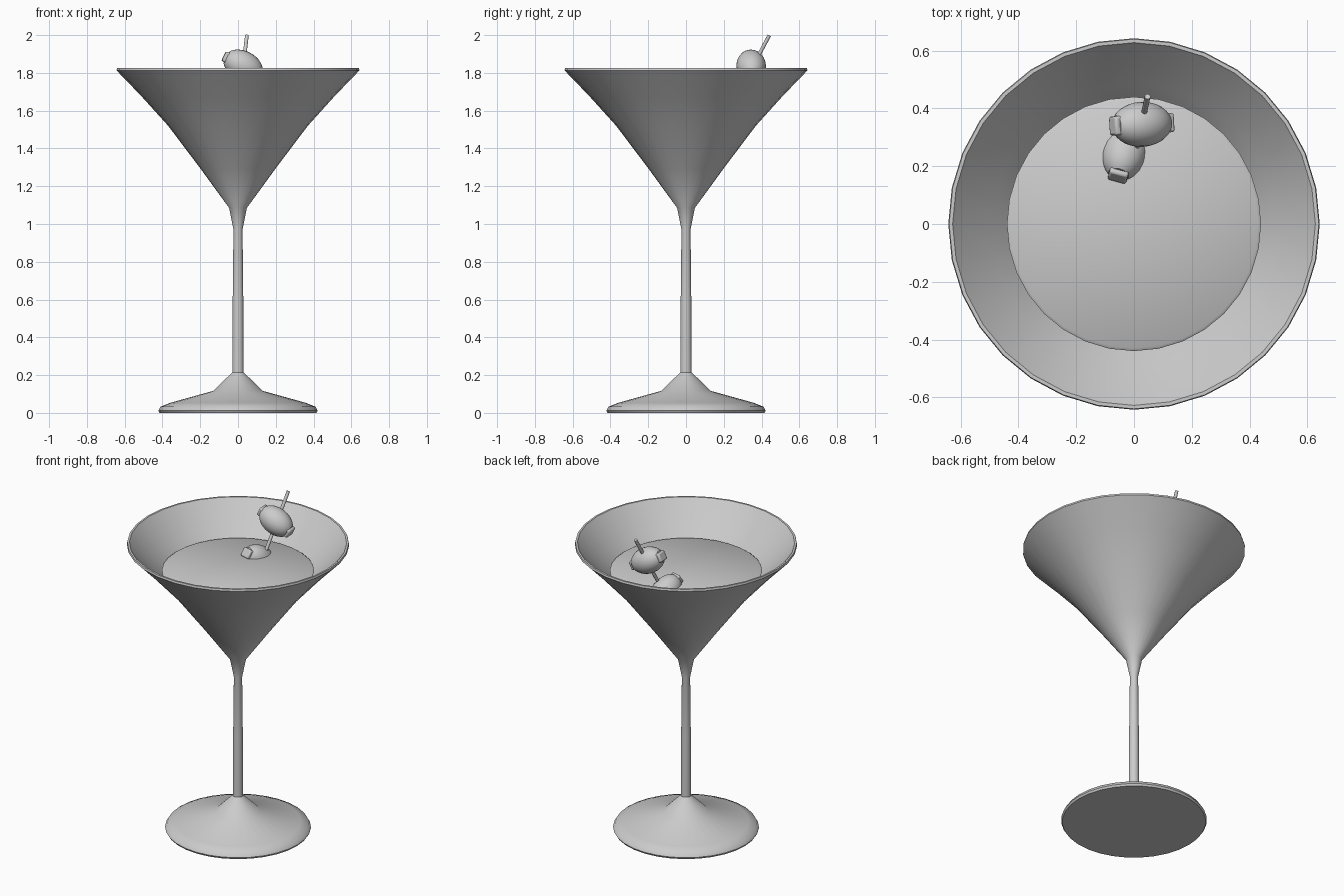
import bpy, bmesh, math
from mathutils import Vector

if "Cube" in bpy.data.objects:
    bpy.data.objects.remove(bpy.data.objects["Cube"])


def smooth(ob, angle=40):
    bpy.ops.object.select_all(action='DESELECT')
    ob.select_set(True)
    bpy.context.view_layer.objects.active = ob
    bpy.ops.object.shade_smooth_by_angle(angle=math.radians(angle))


def lathe(name, profile, sides=32):
    """Spin (radius, height) points round z; radius 0 closes at a pole."""
    bm = bmesh.new()
    rings = []
    for r, z in profile:
        n = 1 if r == 0 else sides
        rings.append([bm.verts.new((r * math.cos(2 * math.pi * i / sides),
                                    r * math.sin(2 * math.pi * i / sides), z))
                      for i in range(n)])
    for a, b in zip(rings, rings[1:]):
        for i in range(sides):
            j = (i + 1) % sides
            quad = [a[i % len(a)], a[j % len(a)], b[j % len(b)], b[i % len(b)]]
            bm.faces.new(list(dict.fromkeys(quad)))
    bmesh.ops.recalc_face_normals(bm, faces=bm.faces)
    mesh = bpy.data.meshes.new(name)
    bm.to_mesh(mesh)
    bm.free()
    ob = bpy.data.objects.new(name, mesh)
    bpy.context.collection.objects.link(ob)
    smooth(ob)
    return ob


def aim(ob, centre, axis):
    ob.rotation_mode = 'QUATERNION'
    ob.rotation_quaternion = Vector(axis).to_track_quat('Z', 'Y')
    ob.location = centre


# Glass: foot, stem, outer bowl, rim, inner bowl
lathe("glass", [
    (0, 0), (0.415, 0), (0.422, 0.012), (0.41, 0.033), (0.36, 0.053),
    (0.13, 0.117), (0.03, 0.215), (0.028, 0.6), (0.024, 0.97),
    (0.047, 1.085), (0.20, 1.295), (0.37, 1.52), (0.51, 1.675),
    (0.643, 1.813), (0.64, 1.825), (0.628, 1.825), (0.62, 1.815),
    (0.485, 1.675), (0.345, 1.52), (0.175, 1.295), (0.03, 1.10), (0, 1.09)])

# Drink, with a softened edge
lathe("drink", [
    (0, 1.12), (0.025, 1.12), (0.17, 1.31), (0.33, 1.53), (0.435, 1.64),
    (0.44, 1.648), (0.43, 1.655), (0, 1.657)])


def olive(name, centre, axis):
    # Ovoid with cut ends
    half, radius, cut = 0.11, 0.078, 0.098
    top = math.acos(cut / half)
    pts = [(0, -cut)]
    for k in range(13):
        t = math.pi - top - (math.pi - 2 * top) * k / 12
        pts.append((radius * math.sin(t), half * math.cos(t)))
    pts.append((0, cut))
    aim(lathe(name, pts, 24), centre, axis)
    # Pimento block showing at both ends
    bpy.ops.mesh.primitive_cube_add(size=1)
    p = bpy.context.object
    p.name = name + "_pimento"
    p.scale = (0.066, 0.055, 0.23)
    bpy.ops.object.transform_apply(location=False, rotation=False, scale=True)
    mod = p.modifiers.new("soft_edges", 'BEVEL')
    mod.width, mod.segments = 0.008, 2
    smooth(p)
    aim(p, centre, axis)


olive("upper_olive", (0.027, 0.345, 1.838), (0.89, 0.05, -0.45))
olive("lower_olive", (-0.032, 0.25, 1.622), (-0.22, -0.8, 0.56))

# Cocktail pick through both olives
end, tip = Vector((-0.005, 0.20, 1.55)), Vector((0.047, 0.441, 1.998))
bpy.ops.mesh.primitive_cylinder_add(vertices=12, radius=0.01, depth=(tip - end).length)
pick = bpy.context.object
pick.name = "cocktail_pick"
smooth(pick)
aim(pick, (tip + end) / 2, tip - end)
